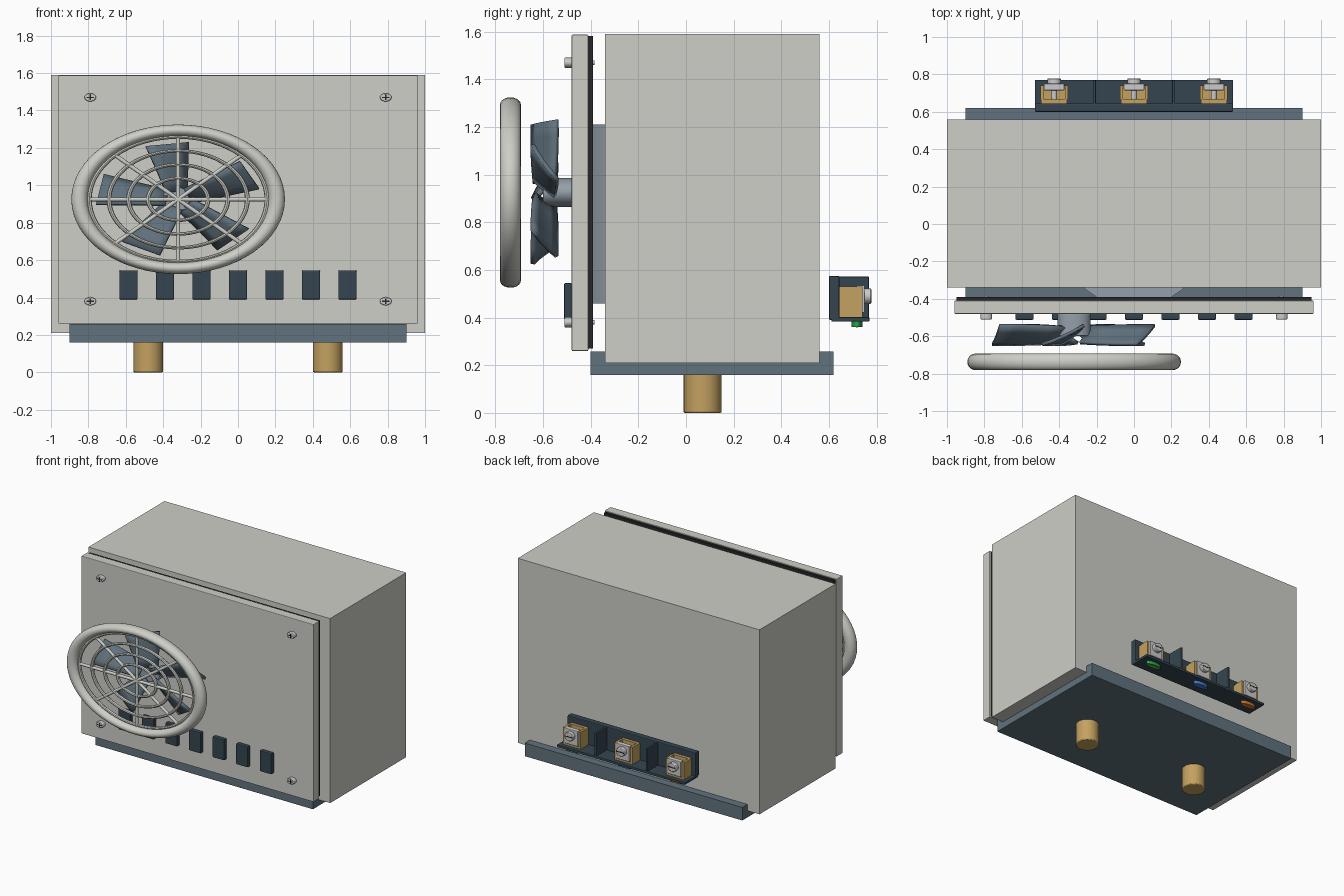
import bpy
from math import pi, sin, cos, radians, hypot
from mathutils import Vector

if "Cube" in bpy.data.objects:
    bpy.data.objects.remove(bpy.data.objects["Cube"])


def material(name, rgb):
    m = bpy.data.materials.new(name)
    m.diffuse_color = (*rgb, 1)
    m.use_nodes = True
    m.node_tree.nodes["Principled BSDF"].inputs["Base Color"].default_value = m.diffuse_color
    return m


PAINT = material("warm_grey_paint", (0.62, 0.62, 0.58))
SLATE = material("slate", (0.12, 0.17, 0.21))
STEEL = material("steel_blue", (0.30, 0.35, 0.40))
DARK = material("dark_plastic", (0.035, 0.06, 0.08))
BLACK = material("black_rubber", (0.02, 0.02, 0.02))
BRASS = material("brass", (0.55, 0.36, 0.12))
SILVER = material("silver", (0.6, 0.6, 0.58))


def finish(ob, name, mat, bevel=0, smooth=False):
    ob.name = name
    ob.data.materials.append(mat)
    if bevel:
        b = ob.modifiers.new("bevel", 'BEVEL')
        b.width, b.segments = bevel, 2
    if smooth:
        bpy.ops.object.shade_smooth_by_angle(angle=radians(35))
    return ob


def box(name, x, y, z, mat, bevel=0):
    """Box from three (low, high) ranges."""
    bpy.ops.mesh.primitive_cube_add(size=1, location=[(a + b) / 2 for a, b in (x, y, z)])
    ob = bpy.context.object
    ob.scale = [b - a for a, b in (x, y, z)]
    bpy.ops.object.transform_apply(location=False, rotation=False)
    return finish(ob, name, mat, bevel)


def rod(name, p, q, r, mat, squash=1, bevel=0, verts=32):
    """Cylinder from p to q; squash flattens the section (height for y rods)."""
    p, q = Vector(p), Vector(q)
    d = q - p
    bpy.ops.mesh.primitive_cylinder_add(vertices=verts, radius=r, depth=d.length, location=(p + q) / 2)
    ob = bpy.context.object
    if abs(d.x) + abs(d.z) < 1e-6:
        ob.rotation_euler = (pi / 2, 0, 0)
    else:
        ob.rotation_euler = d.to_track_quat('Z', 'Y').to_euler()
    ob.scale = (1, squash, 1)
    bpy.ops.object.transform_apply(location=False)
    return finish(ob, name, mat, bevel, True)


# Housing, front panel and mounting plate
box("housing", (-1, 1), (-0.34, 0.56), (0.21, 1.59), PAINT)
box("gasket", (-0.95, 0.95), (-0.41, -0.39), (0.27, 1.582), BLACK)
box("front_panel", (-0.96, 0.96), (-0.48, -0.41), (0.26, 1.588), PAINT, 0.004)
box("base_plate", (-0.9, 0.9), (-0.40, 0.62), (0.16, 0.258), SLATE)

# Drum inside the housing, showing in the gap behind the panel
rod("inner_drum", (0, -0.036, 0.46), (0, -0.036, 1.21), 0.407, STEEL, verts=48)

# Brass feet
for x in (-0.48, 0.48):
    rod("brass_foot", (x, 0.07, 0), (x, 0.07, 0.17), 0.08, BRASS, bevel=0.006)

# Panel screws with cross slots
for x in (-0.79, 0.79):
    for z in (0.38, 1.47):
        rod("panel_screw_head", (x, -0.51, z), (x, -0.478, z), 0.031, SILVER, 0.7, 0.004)
        rod("panel_screw_shaft", (x, -0.48, z), (x, -0.385, z), 0.013, SILVER, 0.7, verts=16)
        box("screw_slot", (x - 0.02, x + 0.02), (-0.511, -0.505), (z - 0.003, z + 0.003), BLACK)
        box("screw_slot", (x - 0.004, x + 0.004), (-0.511, -0.505), (z - 0.015, z + 0.015), BLACK)

# Row of dark vent blocks
for i in range(7):
    x = (i - 3) * 0.195
    box("vent_block", (x - 0.049, x + 0.049), (-0.512, -0.478), (0.39, 0.545), DARK, 0.006)

# Fan, flattened to an oval
CX, CZ, OVAL = -0.32, 0.925, 0.7
rod("fan_hub", (CX, -0.60, CZ), (CX, -0.478, CZ), 0.088, STEEL, OVAL, 0.005)


def blade(angle):
    verts, faces = [], []
    stations, chords = 5, (-1, -0.5, 0, 0.5, 1)
    for i in range(stations):
        k = i / (stations - 1)
        r, half, pitch = 0.06 + 0.365 * k, 0.07 + 0.055 * k, radians(38 - 14 * k)
        for c in chords:
            t = c * half * cos(pitch)
            y = -c * half * sin(pitch) - 0.008 * (1 - c * c)
            verts.append((r * cos(angle) - t * sin(angle), y,
                          (r * sin(angle) + t * cos(angle)) * OVAL))
    n = len(chords)
    for i in range(stations - 1):
        for j in range(n - 1):
            a = i * n + j
            faces.append((a, a + 1, a + n + 1, a + n))
    me = bpy.data.meshes.new("fan_blade")
    me.from_pydata(verts, [], faces)
    ob = bpy.data.objects.new("fan_blade", me)
    bpy.context.collection.objects.link(ob)
    ob.location = (CX, -0.593, CZ)
    s = ob.modifiers.new("thickness", 'SOLIDIFY')
    s.thickness, s.offset = 0.018, 0
    bpy.context.view_layer.objects.active = ob
    bpy.ops.object.select_all(action='DESELECT')
    ob.select_set(True)
    finish(ob, "fan_blade", SLATE, 0, True)


for i in range(5):
    blade(radians(98 + 72 * i))


# Oval grille: thick rim, wire rings and spokes
def ring(name, major, minor):
    bpy.ops.mesh.primitive_torus_add(major_radius=major, minor_radius=minor, major_segments=64,
                                     minor_segments=20 if minor > 0.02 else 8,
                                     location=(CX, -0.737, CZ), rotation=(pi / 2, 0, 0))
    ob = bpy.context.object
    ob.scale = (1, OVAL, 1)
    finish(ob, name, PAINT, 0, True)


ring("grille_rim", 0.527, 0.044)
for r in (0.475, 0.37, 0.265, 0.16):
    ring("grille_ring", r, 0.013)
for i in range(4):
    dx, dz = 0.52 * cos(i * pi / 4), 0.52 * OVAL * sin(i * pi / 4)
    rod("grille_spoke", (CX - dx, -0.737, CZ - dz), (CX + dx, -0.737, CZ + dz), 0.011, PAINT, verts=12)

# Terminal block on the back
box("terminal_wall", (-0.53, 0.53), (0.60, 0.645), (0.39, 0.575), DARK, 0.006)
box("terminal_floor", (-0.53, 0.53), (0.61, 0.77), (0.383, 0.402), DARK, 0.004)
for x in (-0.212, 0.212):
    box("terminal_divider", (x - 0.008, x + 0.008), (0.64, 0.768), (0.395, 0.572), DARK, 0.003)

marks = (("orange_mark", (0.6, 0.17, 0.03)), ("blue_mark", (0.05, 0.2, 0.6)), ("green_mark", (0.02, 0.4, 0.08)))
for x, (name, rgb) in zip((-0.427, 0, 0.427), marks):
    # brass clamp cage
    for s in (-1, 1):
        xs = sorted((x + s * 0.058, x + s * 0.074))
        box("clamp_side", xs, (0.665, 0.74), (0.40, 0.53), BRASS)
    box("clamp_bottom", (x - 0.07, x + 0.07), (0.665, 0.74), (0.40, 0.415), BRASS)
    box("clamp_back", (x - 0.07, x + 0.07), (0.643, 0.667), (0.40, 0.53), BRASS)
    # silver pressure plate and screw
    box("clamp_plate", (x - 0.055, x + 0.055), (0.715, 0.75), (0.42, 0.535), SILVER, 0.004)
    rod("terminal_screw_shaft", (x, 0.66, 0.49), (x, 0.75, 0.49), 0.016, SILVER, verts=16)
    rod("terminal_screw_head", (x, 0.748, 0.49), (x, 0.778, 0.49), 0.036, SILVER, 0.9, 0.004)
    box("terminal_screw_slot", (x - 0.03, x + 0.03), (0.772, 0.779), (0.486, 0.494), BLACK)
    # coloured oval underneath
    mark = rod(name, (x, 0.718, 0.36), (x, 0.718, 0.386), 0.06, material(name, rgb), 0.38)
box("yellow_stripe", (0.385, 0.469), (0.713, 0.723), (0.358, 0.362), material("yellow", (0.8, 0.65, 0.05)))
